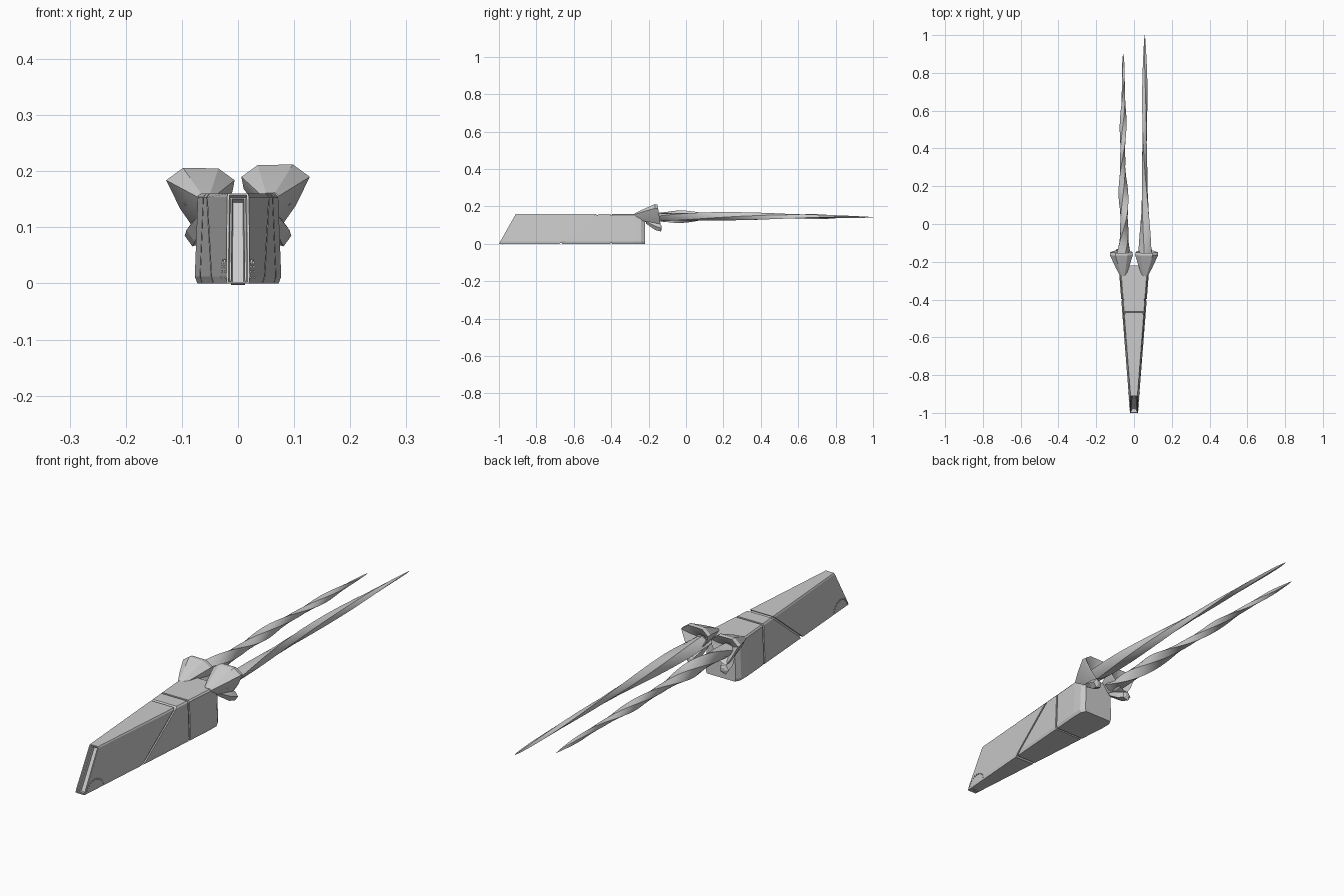
import bpy, bmesh, math
from mathutils import Vector

old = bpy.data.objects.get("Cube")
if old:
    bpy.data.objects.remove(old, do_unlink=True)

grey = bpy.data.materials.new("plain grey")
grey.diffuse_color = (0.6, 0.6, 0.6, 1)
grey.use_nodes = True
grey.node_tree.nodes["Principled BSDF"].inputs["Base Color"].default_value = (0.6, 0.6, 0.6, 1)


def finish(bm, name, smooth=None):
    bmesh.ops.recalc_face_normals(bm, faces=bm.faces)
    mesh = bpy.data.meshes.new(name)
    bm.to_mesh(mesh)
    bm.free()
    mesh.materials.append(grey)
    ob = bpy.data.objects.new(name, mesh)
    bpy.context.collection.objects.link(ob)
    if smooth:
        bpy.ops.object.select_all(action='DESELECT')
        ob.select_set(True)
        bpy.context.view_layer.objects.active = ob
        bpy.ops.object.shade_smooth_by_angle(angle=math.radians(smooth))
    return ob


def loft(rings):
    bm = bmesh.new()
    rows = [[bm.verts.new(p) for p in ring] for ring in rings]
    n = len(rows[0])
    for a, b in zip(rows, rows[1:]):
        for i in range(n):
            j = (i + 1) % n
            bm.faces.new((a[i], a[j], b[j], b[i]))
    bm.faces.new(rows[0])
    bm.faces.new(rows[-1])
    return bm


# Body: tapered block with a raked front, split by two grooves
TOP, REAR = 0.16, -0.22


def section(y, w, shrink=0, rake=0):
    half = [(w * 0.94, 0), (w, 0.012), (w * 0.93, 0.154), (w * 0.86, TOP)]
    pts = half + [(-x, z) for x, z in reversed(half)]
    mid = TOP / 2
    return [Vector((x - math.copysign(shrink, x), y + rake * z / TOP,
                    mid + (z - mid) * (1 - shrink / mid))) for x, z in pts]


def body(shrink=0):
    return loft([section(-1 + shrink, 0.021, shrink, 0.09),
                 section(-0.28, 0.077, shrink),
                 section(-0.24, 0.077, shrink),
                 section(REAR - shrink, 0.066, shrink)])


def body_piece(name, cuts, slot=False):
    bm = body()
    for point, normal in cuts:
        geom = bm.verts[:] + bm.edges[:] + bm.faces[:]
        cut = bmesh.ops.bisect_plane(bm, geom=geom, plane_co=point,
                                     plane_no=normal, clear_outer=True)
        edges = [e for e in cut["geom_cut"] if isinstance(e, bmesh.types.BMEdge)]
        bmesh.ops.edgeloop_fill(bm, edges=edges)
    if slot:
        # Recessed slot framed by two steps in the raked front face
        bmesh.ops.recalc_face_normals(bm, faces=bm.faces)
        face = min(bm.faces, key=lambda f: f.calc_center_median().y)
        for thick, depth in ((0.004, 0), (0.002, -0.008), (0.003, 0), (0.002, -0.012)):
            bmesh.ops.inset_region(bm, faces=[face], thickness=thick, depth=depth)
    finish(bm, name)


gap = 0.004
slant = Vector((0, 0.16, -0.2)).normalized()
seam = Vector((0, -0.47, TOP))
rear_seam = Vector((0, -0.40, 0))
back = Vector((0, 1, 0))
body_piece("front_body", [(seam - slant * gap, slant)], slot=True)
body_piece("middle_body", [(seam + slant * gap, -slant),
                           (rear_seam - back * gap, back)])
body_piece("rear_body", [(rear_seam + back * gap, -back)])
core = body(0.005)
bmesh.ops.bisect_plane(core, geom=core.verts[:] + core.edges[:] + core.faces[:],
                       plane_co=(0, -0.8, 0), plane_no=(0, -1, 0), clear_outer=True)
finish(core, "groove_core")

# Small dotted arc on each side near the nose
for side, label in ((1, "left"), (-1, "right")):
    bm = bmesh.new()
    for k in range(1, 12):
        a = math.pi * k / 12
        y, z = -0.94 + 0.048 * math.cos(a), 0.042 * math.sin(a)
        w = 0.021 + 0.056 * (y + 1) / 0.72
        dot = bmesh.ops.create_cube(bm, size=0.004)
        bmesh.ops.translate(bm, verts=dot["verts"],
                            vec=(side * w * (1 - 0.07 * z / TOP), y, max(z, 0.002)))
    finish(bm, label + "_nose_arc")


# Flared cup at the root of each horn, opening towards the back
def cup(name, side, lift):
    rim = [(0.010, 0.165), (0.006, 0.186), (0.035, 0.207), (0.098, 0.208),
           (0.128, 0.186), (0.103, 0.135), (0.080, 0.102), (0.045, 0.115)]
    cx, cz = 0.055, 0.145

    def ring(scale, y, lean):
        return [(side * (cx + (x - cx) * scale), y - lean * (z - cz),
                 cz + (z - cz) * scale + lift * scale) for x, z in rim]

    rings = [ring(0.25, -0.275, 0), ring(0.55, -0.235, 0), ring(1, -0.158, 0.15),
             ring(0.97, -0.143, 0.15), ring(0.6, -0.165, 0), ring(0.35, -0.18, 0)]
    finish(loft(rings), name, 25)


# Pointed claw under each cup
def claw(name, side):
    rings = []
    for y, x, z, r in ((-0.215, 0.06, 0.12, 0.012), (-0.165, 0.07, 0.095, 0.022),
                       (-0.135, 0.075, 0.085, 0.02), (-0.13, 0.075, 0.085, 0.008)):
        rings.append([(side * (x + r * math.cos(a)), y, z + r * math.sin(a))
                      for a in (math.tau * i / 5 for i in range(5))])
    finish(loft(rings), name)


# Twisted horn with a lobed section, tapering to a point
def horn(name, side, tip, turns, girth, wave):
    rings, steps, start = [], 44, -0.2
    for s in range(steps + 1):
        t = s / steps
        y = start + (tip - start) * t
        r = 0.038 * girth * (1 - t) ** 0.65 * (0.9 + 0.1 * math.cos(7 * t)) + 0.0012
        x = side * 0.057 + wave * math.sin(9 * t) * (1 - t)
        z = 0.142 + 0.006 * math.sin(math.pi * t)
        ring = []
        for i in range(8):
            a = math.tau * i / 8
            u, v = r * math.cos(a), r * 0.66 * math.sin(a)
            if i % 2:
                u, v = u * 0.85, v * 0.85
            q = math.tau * turns * t
            ring.append((x + u * math.cos(q) - v * math.sin(q), y,
                         z + u * math.sin(q) + v * math.cos(q)))
        rings.append(ring)
    finish(loft(rings), name, 30)


for side, label, lift, tip, turns, girth, wave in (
        (1, "left", 0.004, 1.0, 0.6, 0.92, 0.002),
        (-1, "right", -0.002, 0.9, -1.5, 1.0, 0.006)):
    cup(label + "_cup", side, lift)
    claw(label + "_claw", side)
    horn(label + "_horn", side, tip, turns, girth, wave)
